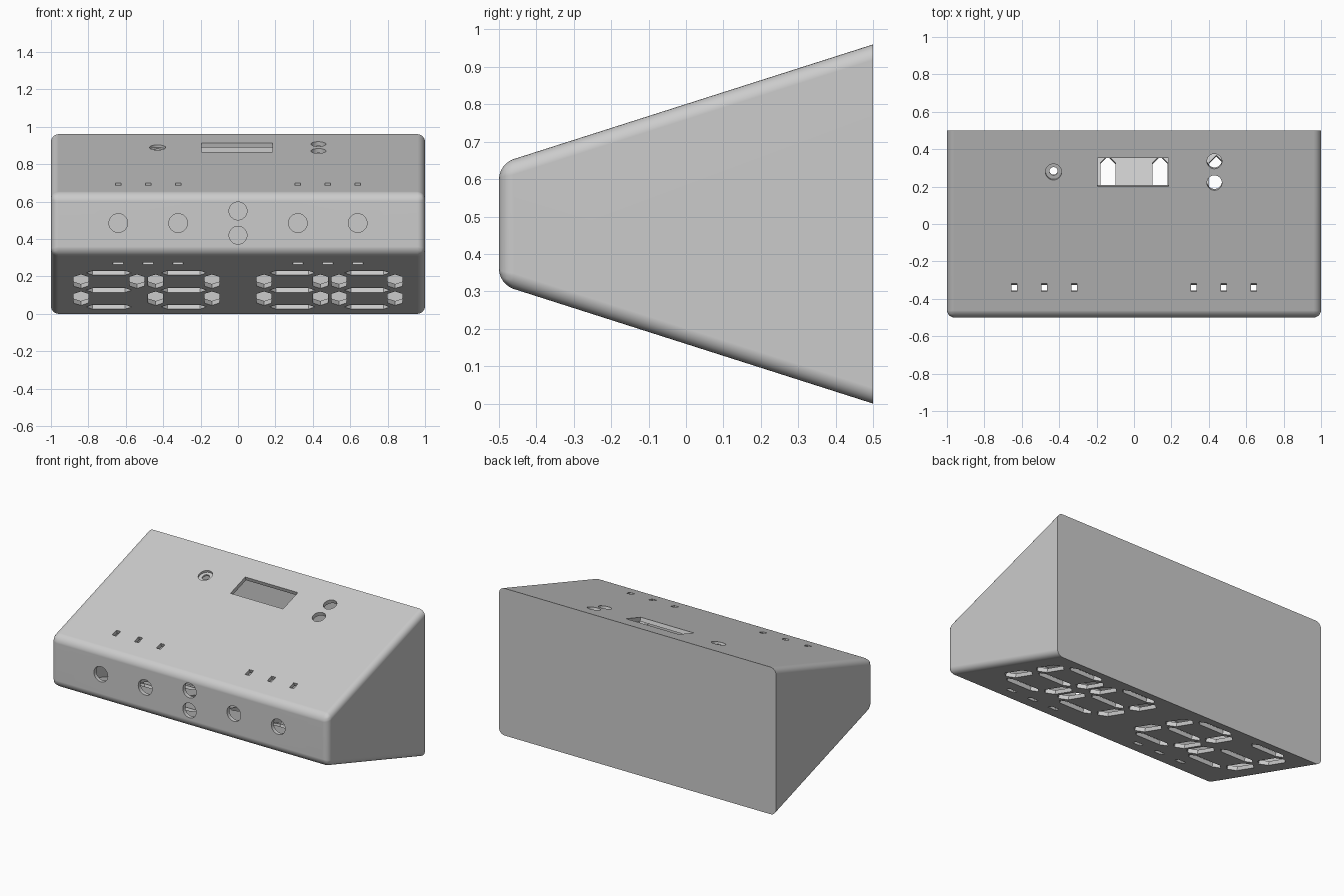
import bpy, bmesh, math
from mathutils import Vector

if "Cube" in bpy.data.objects:
    bpy.data.objects.remove(bpy.data.objects["Cube"])

SLOPE, WALL = 0.319, 0.025


def make(name, bm):
    bmesh.ops.recalc_face_normals(bm, faces=bm.faces)
    me = bpy.data.meshes.new(name)
    bm.to_mesh(me)
    bm.free()
    ob = bpy.data.objects.new(name, me)
    bpy.context.collection.objects.link(ob)
    return ob


def prism(bm, low, high):
    a = [bm.verts.new(p) for p in low]
    b = [bm.verts.new(p) for p in high]
    n = len(a)
    bm.faces.new(a)
    bm.faces.new(b[::-1])
    for i in range(n):
        bm.faces.new((a[i], b[i], b[(i + 1) % n], a[(i + 1) % n]))


def wedge(bm, inset):
    # side profile of the case, optionally moved inwards by the wall thickness
    d = inset * math.hypot(1, SLOPE)
    y0, y1, x = -0.5 + inset, 0.5 - inset, 1 - inset
    low = lambda y: (0.5 - y) * SLOPE + d
    high = lambda y: 0.96 - (0.5 - y) * SLOPE - d
    prof = [(y0, low(y0)), (y1, low(y1)), (y1, high(y1)), (y0, high(y0))]
    prism(bm, [(-x, y, z) for y, z in prof], [(x, y, z) for y, z in prof])


# Each face maps 2D outlines to 3D points and has a normal
FACES = {
    "top": (lambda x, y: Vector((x, y, 0.96 - (0.5 - y) * SLOPE)), Vector((0, -SLOPE, 1))),
    "bottom": (lambda x, y: Vector((x, y, (0.5 - y) * SLOPE)), Vector((0, -SLOPE, -1))),
    "front": (lambda x, z: Vector((x, -0.5, z)), Vector((0, -1, 0))),
}


def punch(bm, face, outline, depth=0.05):
    place, n = FACES[face]
    n = n.normalized()
    pts = [place(*p) for p in outline]
    prism(bm, [p - n * depth for p in pts], [p + n * 0.04 for p in pts])


def circle(x, y, r, n=32):
    return [(x + r * math.cos(math.tau * i / n), y + r * math.sin(math.tau * i / n)) for i in range(n)]


def rect(x, y, w, h):
    return [(x - w, y - h), (x + w, y - h), (x + w, y + h), (x - w, y + h)]


def segment(x, y, half, w, vertical):
    pts = [(-half, 0), (-half + w, -w), (half - w, -w), (half, 0), (half - w, w), (-half + w, w)]
    return [(x + v, y + u) if vertical else (x + u, y + v) for u, v in pts]


def subtract(ob, cutter):
    cutter.hide_render = True
    mod = ob.modifiers.new("cut", 'BOOLEAN')
    mod.operation, mod.solver, mod.object = 'DIFFERENCE', 'EXACT', cutter
    bpy.context.view_layer.objects.active = ob
    bpy.ops.object.modifier_apply(modifier=mod.name)
    bpy.data.objects.remove(cutter)


# Case: wedge body with every edge rounded except those of the flat back
bm = bmesh.new()
wedge(bm, 0)
edges = [e for e in bm.edges if not all(v.co.y > 0.49 for v in e.verts)]
bmesh.ops.bevel(bm, geom=edges, offset=0.04, segments=6, profile=0.5, affect='EDGES', clamp_overlap=True)
case = make("clock_case", bm)

# Hollow interior
bm = bmesh.new()
wedge(bm, WALL)
subtract(case, make("cavity_cutter", bm))

bm = bmesh.new()
# Seven-segment digits in the sloping underside
for cx in (-0.69, -0.29, 0.29, 0.69):
    for y in (-0.185, 0.106, 0.386):
        punch(bm, "bottom", segment(cx, y, 0.122, 0.035, False))
    for dx in (-0.15, 0.15):
        for y in (-0.042, 0.243):
            if (cx, dx, y) != (-0.69, 0.15, 0.243):  # this one is closed
                punch(bm, "bottom", segment(cx + dx, y, 0.117, 0.04, True))

# Small slots above and below, and round front holes
for s in (-1, 1):
    for x in (0.32, 0.48, 0.64):
        punch(bm, "top", rect(s * x, -0.34, 0.015, 0.022))
        punch(bm, "bottom", rect(s * x, -0.345, 0.027, 0.018))
    for x in (0.32, 0.64):
        punch(bm, "front", circle(s * x, 0.485, 0.05))
for z in (0.42, 0.55):
    punch(bm, "front", circle(0, z, 0.048))

# Display window and button holes on top
punch(bm, "top", rect(-0.005, 0.277, 0.19, 0.076))
for y in (0.335, 0.22):
    punch(bm, "top", circle(0.43, y, 0.04))
punch(bm, "top", circle(-0.43, 0.278, 0.022))
subtract(case, make("hole_cutter", bm))

# Counterbore around the left button hole
bm = bmesh.new()
punch(bm, "top", circle(-0.43, 0.278, 0.043), 0.014)
subtract(case, make("counterbore_cutter", bm))

bpy.ops.object.select_all(action='DESELECT')
case.select_set(True)
bpy.context.view_layer.objects.active = case
bpy.ops.object.shade_smooth_by_angle(angle=math.radians(30))
case.modifiers.new("flat_panels", 'WEIGHTED_NORMAL').keep_sharp = True
